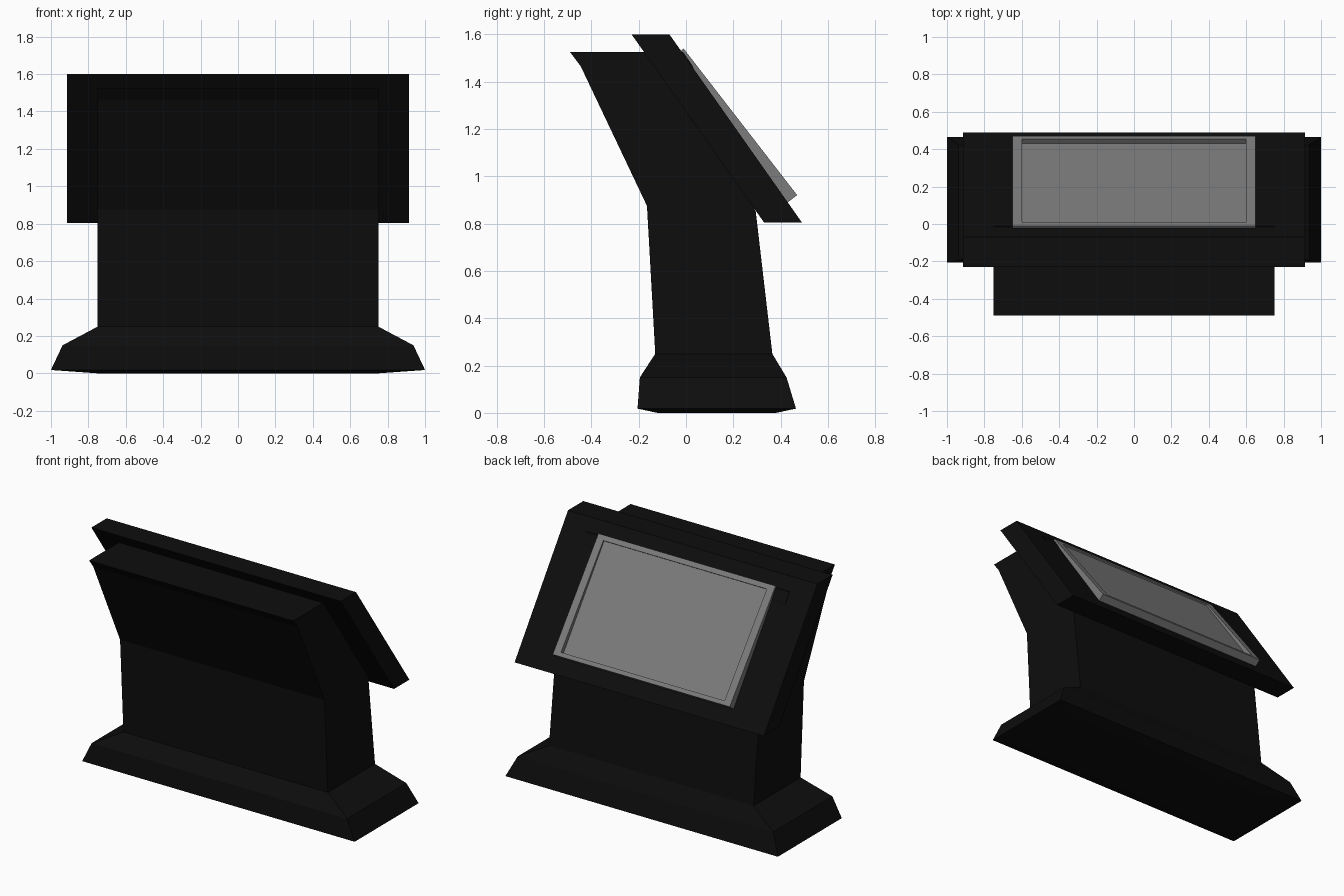
import bpy, bmesh

if "Cube" in bpy.data.objects:
    bpy.data.objects.remove(bpy.data.objects["Cube"])


def material(name, v):
    m = bpy.data.materials.new(name)
    m.diffuse_color = (v, v, v, 1)
    m.use_nodes = True
    m.node_tree.nodes["Principled BSDF"].inputs["Base Color"].default_value = m.diffuse_color
    return m


BLACK = material("black_shell", 0.004)
GREY = material("grey_screen", 0.2)


def loft(name, rings, mat):
    """Skin a list of equal-length point rings and cap both ends."""
    bm = bmesh.new()
    vs = [[bm.verts.new(p) for p in r] for r in rings]
    n = len(vs[0])
    for a, b in zip(vs, vs[1:]):
        for i in range(n):
            j = (i + 1) % n
            bm.faces.new((a[i], a[j], b[j], b[i]))
    bm.faces.new(vs[0][::-1])
    bm.faces.new(vs[-1])
    bmesh.ops.recalc_face_normals(bm, faces=bm.faces)
    me = bpy.data.meshes.new(name)
    bm.to_mesh(me)
    bm.free()
    ob = bpy.data.objects.new(name, me)
    me.materials.append(mat)
    bpy.context.collection.objects.link(ob)
    return ob


def extrude_x(name, profile, half, mat):
    return loft(name, [[(x, y, z) for y, z in profile] for x in (-half, half)], mat)


def rect(hx, y0, y1, z):
    return [(-hx, y0, z), (hx, y0, z), (hx, y1, z), (-hx, y1, z)]


# flared foot
loft("base", [rect(0.75, -0.12, 0.38, 0), rect(1.0, -0.205, 0.465, 0.018),
              rect(0.938, -0.195, 0.425, 0.15), rect(0.75, -0.13, 0.365, 0.25)], BLACK)

# pedestal with forward-leaning upper half
extrude_x("pedestal", [(-0.13, 0.25), (-0.165, 0.875), (-0.445, 1.465), (-0.49, 1.525),
                       (-0.012, 1.525), (0.026, 1.47), (0.295, 0.85), (0.365, 0.25)],
          0.75, BLACK)

# sloped console panel
extrude_x("console_panel", [(-0.23, 1.6), (-0.07, 1.6), (0.49, 0.805), (0.33, 0.805)],
          0.915, BLACK)


def slope_rect(hx, s0, s1, t0, t1):
    """Rectangle on the screen slope: s runs downhill, t along the normal."""
    def at(x, s, t):
        return (x, -0.01 + 0.612 * s + 0.79 * t, 1.54 - 0.79 * s + 0.612 * t)
    return [at(-hx, s0, t0), at(hx, s0, t0), at(hx, s1, t1), at(-hx, s1, t1)]


# framed screen with a sunken display that deepens downhill
loft("screen", [slope_rect(0.65, 0, 0.784, -0.045, -0.05), slope_rect(0.65, 0, 0.784, 0, 0),
                slope_rect(0.60, 0.033, 0.757, 0, 0),
                slope_rect(0.60, 0.033, 0.757, -0.01, -0.03)], GREY)
